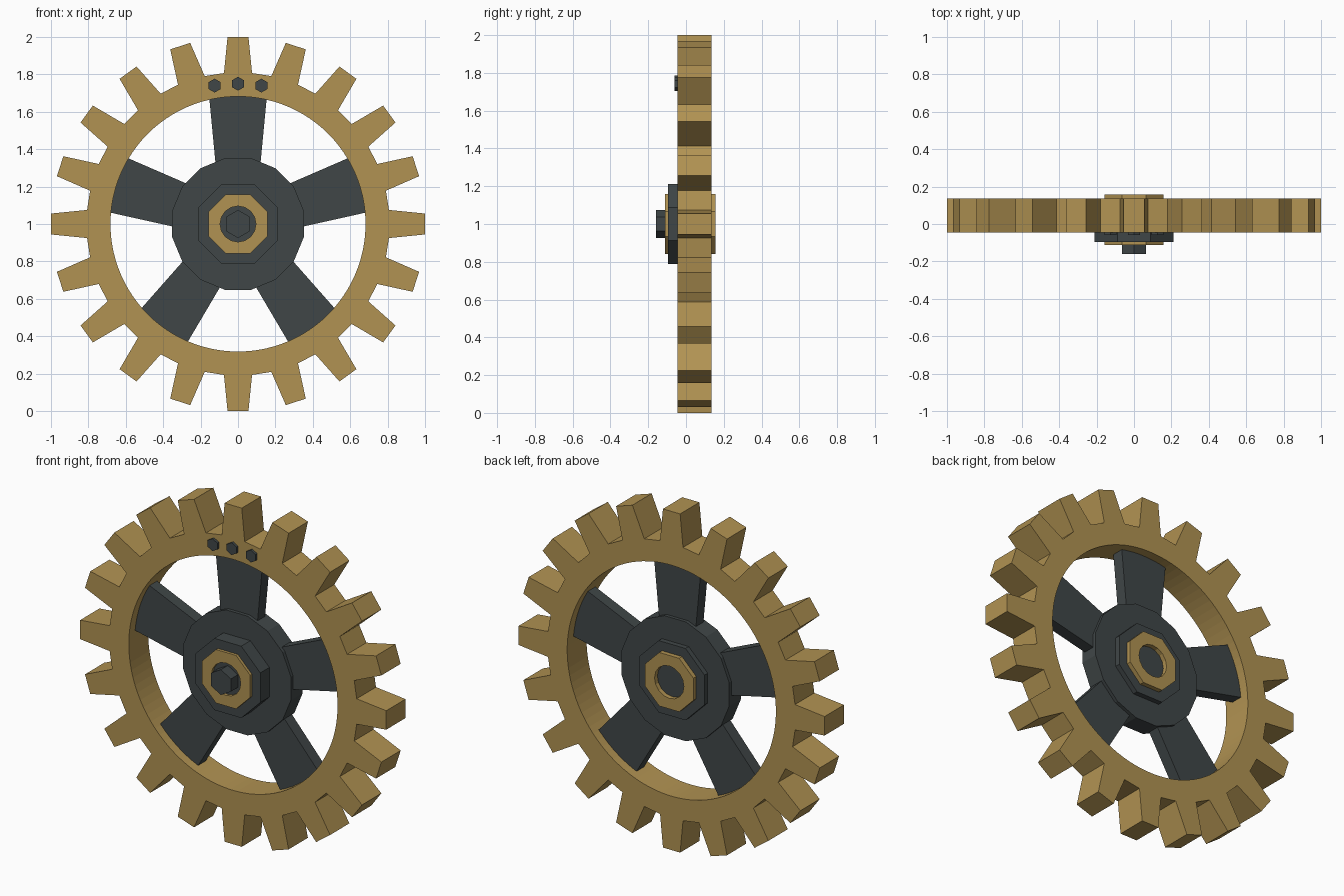
import bpy, bmesh
from math import sin, cos, radians, pi

if "Cube" in bpy.data.objects:
    bpy.data.objects.remove(bpy.data.objects["Cube"], do_unlink=True)


def material(name, rgb):
    m = bpy.data.materials.new(name)
    m.use_nodes = True
    m.diffuse_color = (*rgb, 1)
    m.node_tree.nodes["Principled BSDF"].inputs["Base Color"].default_value = (*rgb, 1)
    return m


BRASS = material("brass", (0.44, 0.29, 0.085))
IRON = material("dark_iron", (0.051, 0.062, 0.064))


def prism(name, outlines, y0, y1, mat):
    """Extrude flat (x, z) outlines, given about the axle, from y0 to y1."""
    bm = bmesh.new()
    for outline in outlines:
        bm.faces.new([bm.verts.new((x, y0, z + 1)) for x, z in outline])
    bmesh.ops.remove_doubles(bm, verts=bm.verts, dist=0.0005)
    ext = bmesh.ops.extrude_face_region(bm, geom=bm.faces[:], use_keep_orig=True)
    for v in ext["geom"]:
        if isinstance(v, bmesh.types.BMVert):
            v.co.y = y1
    bmesh.ops.recalc_face_normals(bm, faces=bm.faces)
    mesh = bpy.data.meshes.new(name)
    bm.to_mesh(mesh)
    bm.free()
    mesh.materials.append(mat)
    ob = bpy.data.objects.new(name, mesh)
    bpy.context.collection.objects.link(ob)
    return ob


def polar(r, a):
    return (r * cos(a), r * sin(a))


def turned(r, h, a):
    """Point at distance r along direction a, offset sideways by h."""
    return (r * cos(a) - h * sin(a), r * sin(a) + h * cos(a))


def polygon(r, n, start=0.0, cx=0.0, cz=0.0):
    pts = [polar(r, start + 2 * pi * i / n) for i in range(n)]
    return [(x + cx, z + cz) for x, z in pts]


def flat_sided(apothem, n):
    return polygon(apothem / cos(pi / n), n, pi / n)


# Toothed rim: one outline per tooth pitch
TEETH, STEPS = 20, 5
pitch = 2 * pi / TEETH
sectors = []
for i in range(TEETH):
    a = i * pitch
    tooth = [turned(0.807, -0.075, a), turned(1, -0.056, a),
             turned(1, 0.056, a), turned(0.807, 0.075, a),
             turned(0.807, -0.075, a + pitch)]
    start = a - radians(5.3)
    arc = [polar(0.682, start + pitch * k / STEPS) for k in range(STEPS, -1, -1)]
    sectors.append(tooth + arc)
prism("toothed_rim", sectors, -0.045, 0.135, BRASS)

# Tapered spokes, ends buried in hub and rim
for i in range(5):
    a = pi / 2 + i * 2 * pi / 5
    outline = [turned(0.28, -0.116, a), turned(0.70, -0.156, a),
               turned(0.70, 0.156, a), turned(0.28, 0.116, a)]
    prism(f"spoke_{i + 1}", [outline], 0.01, 0.08, IRON)

# Hub disc and octagonal nut
prism("hub_disc", [flat_sided(0.352, 16)], -0.01, 0.1, IRON)
prism("hub_nut", [flat_sided(0.212, 8)], -0.095, 0.13, IRON)

# Brass collars on both faces of the nut
N = 16
collar_in = polygon(0.096, N)
octagon = flat_sided(0.158, 8)
collar_out = []
for i in range(8):
    p, q = octagon[i - 1], octagon[i]
    collar_out += [((p[0] + q[0]) / 2, (p[1] + q[1]) / 2), q]
quads = [[collar_out[i], collar_out[(i + 1) % N],
          collar_in[(i + 1) % N], collar_in[i]] for i in range(N)]
prism("front_collar", quads, -0.112, -0.09, BRASS)
prism("back_collar", quads, 0.12, 0.157, BRASS)

# Axle bolt and three small rim bolts
prism("axle_bolt", [polygon(0.075, 6, pi / 2)], -0.16, -0.08, IRON)
for name, x, z in (("right", -0.125, 0.74), ("middle", 0, 0.75), ("left", 0.125, 0.74)):
    prism(f"rim_bolt_{name}", [polygon(0.037, 6, pi / 2, x, z)], -0.06, -0.03, IRON)
